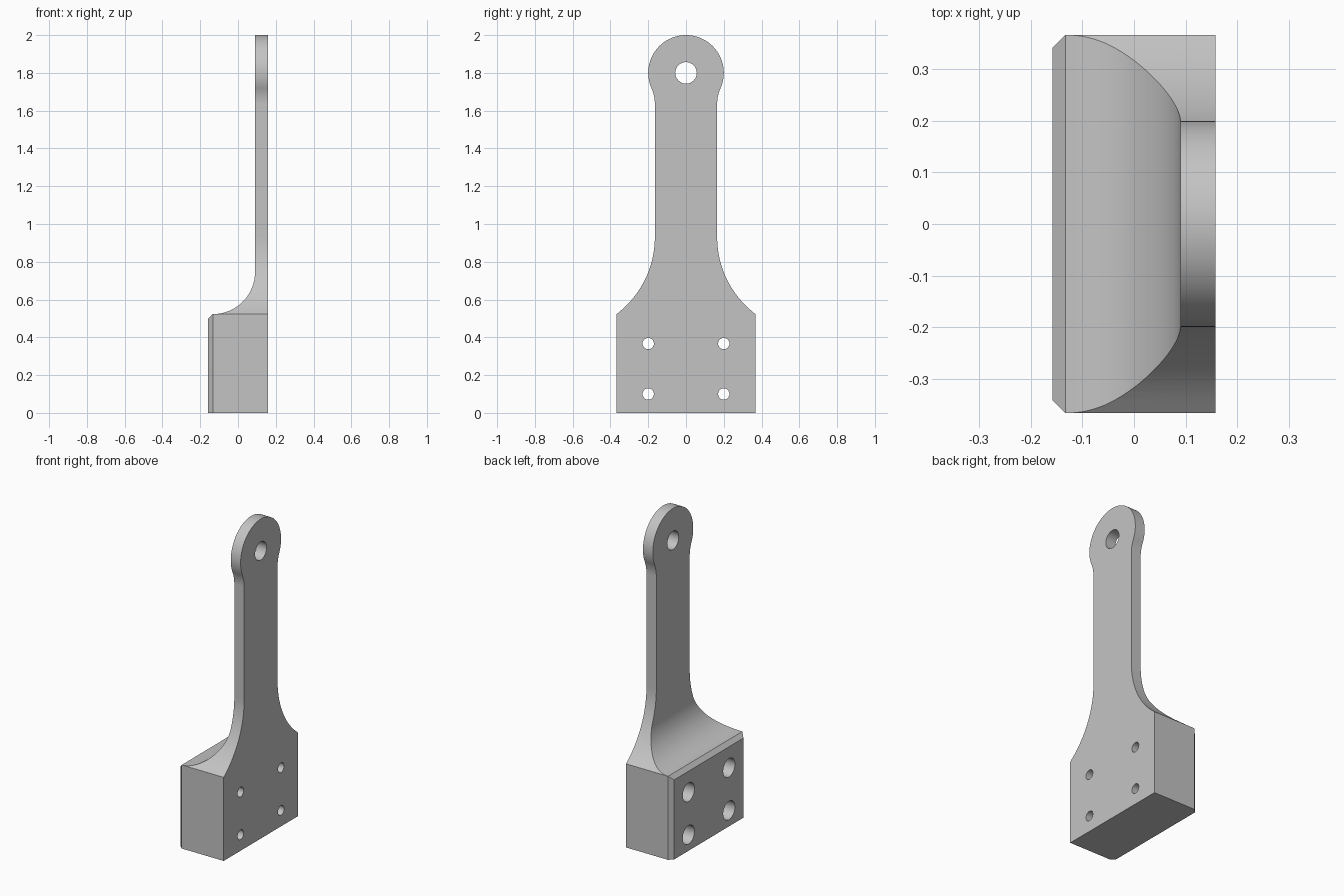
import bpy, bmesh, math
from mathutils import Vector

if "Cube" in bpy.data.objects:
    bpy.data.objects.remove(bpy.data.objects["Cube"])

# Main sizes
BACK, FACE, PLATE = -0.158, 0.158, 0.09      # x of block back, flat face, thin plate
HALF, NECK, SHOULDER = 0.367, 0.165, 0.523   # half widths and block height
CHAMFER = 0.025
HEAD_Z, HEAD_R = 1.8, 0.2

grey = bpy.data.materials.new("plain grey")
grey.use_nodes = True
grey.diffuse_color = (0.55, 0.55, 0.55, 1)
grey.node_tree.nodes["Principled BSDF"].inputs["Base Color"].default_value = grey.diffuse_color


def arc(cu, cv, r, start, end, n):
    angles = [math.radians(start + (end - start) * i / n) for i in range(n + 1)]
    return [(cu + r * math.cos(a), cv + r * math.sin(a)) for a in angles]


def prism(name, points, place, sweep):
    """Extrude a closed 2D outline, placed in space by a function, along sweep."""
    bm = bmesh.new()
    face = bm.faces.new([bm.verts.new(place(u, v)) for u, v in points])
    new = bmesh.ops.extrude_face_region(bm, geom=[face])["geom"]
    bmesh.ops.translate(bm, vec=Vector(sweep),
                        verts=[g for g in new if isinstance(g, bmesh.types.BMVert)])
    bmesh.ops.recalc_face_normals(bm, faces=bm.faces)
    mesh = bpy.data.meshes.new(name)
    bm.to_mesh(mesh)
    bm.free()
    mesh.materials.append(grey)
    obj = bpy.data.objects.new(name, mesh)
    bpy.context.collection.objects.link(obj)
    return obj


def combine(target, tool, operation):
    bpy.context.view_layer.objects.active = target
    mod = target.modifiers.new("cut", "BOOLEAN")
    mod.operation, mod.solver, mod.object = operation, "EXACT", tool
    bpy.ops.object.modifier_apply(modifier=mod.name)
    bpy.data.objects.remove(tool)


# Broad outline: block, flared shoulder, neck and round head
flare_r, flare_z = 0.509, 0.93
flare_end = 180 + math.degrees(math.asin((flare_z - SHOULDER) / flare_r))
blend_r = 0.2
blend_y = NECK + blend_r
blend_z = HEAD_Z - math.sqrt((HEAD_R + blend_r) ** 2 - blend_y ** 2)
meet = math.degrees(math.atan2(HEAD_Z - blend_z, blend_y))
half = [(HALF, 0), (HALF, SHOULDER)]
half += arc(NECK + flare_r, flare_z, flare_r, flare_end, 180, 24)[1:]
half += arc(blend_y, blend_z, blend_r, 180, 180 - meet, 10)
half += arc(0, HEAD_Z, HEAD_R, -meet, 90, 40)[1:]
outline = half + [(-y, z) for y, z in reversed(half[:-1])]
bracket = prism("bracket", outline, lambda y, z: (BACK - 0.1, y, z), (FACE - BACK + 0.1, 0, 0))

# Side profile: thick block sweeping into the thin plate
sweep_r = PLATE - BACK - CHAMFER
side = [(0.3, -0.1), (BACK, -0.1), (BACK, SHOULDER - CHAMFER)]
side += arc(BACK + CHAMFER, SHOULDER + sweep_r, sweep_r, -90, 0, 32)
side += [(PLATE, 2.1), (0.3, 2.1)]
combine(bracket, prism("side_cutter", side, lambda x, z: (x, -0.5, z), (0, 1, 0)), "INTERSECT")

# Chamfers down the rear vertical corners
for s in (-1, 1):
    corner = [(BACK - 0.05, s * (HALF - CHAMFER - 0.05)),
              (BACK + CHAMFER + 0.05, s * (HALF + 0.05)),
              (BACK - 0.05, s * (HALF + 0.05))]
    combine(bracket, prism("corner_cutter", corner, lambda x, y: (x, y, -0.1), (0, 0, 1)),
            "DIFFERENCE")


def drill(y, z, r, x0, x1):
    circle = arc(y, z, r, 0, 360, 32)[:-1]
    combine(bracket, prism("drill", circle, lambda u, v: (x0, u, v), (x1 - x0, 0, 0)),
            "DIFFERENCE")


# Head eye and four counterbored screw holes
drill(0, HEAD_Z, 0.057, -0.3, 0.3)
for y in (-0.2, 0.2):
    for z in (0.1, 0.367):
        drill(y, z, 0.03, -0.3, 0.3)
        drill(y, z, 0.058, -0.3, 0.06)

# Smooth curves, crisp edges
bpy.ops.object.select_all(action="DESELECT")
bracket.select_set(True)
bpy.context.view_layer.objects.active = bracket
bpy.ops.object.shade_smooth_by_angle(angle=math.radians(25))
normals = bracket.modifiers.new("even normals", "WEIGHTED_NORMAL")
normals.keep_sharp = True
